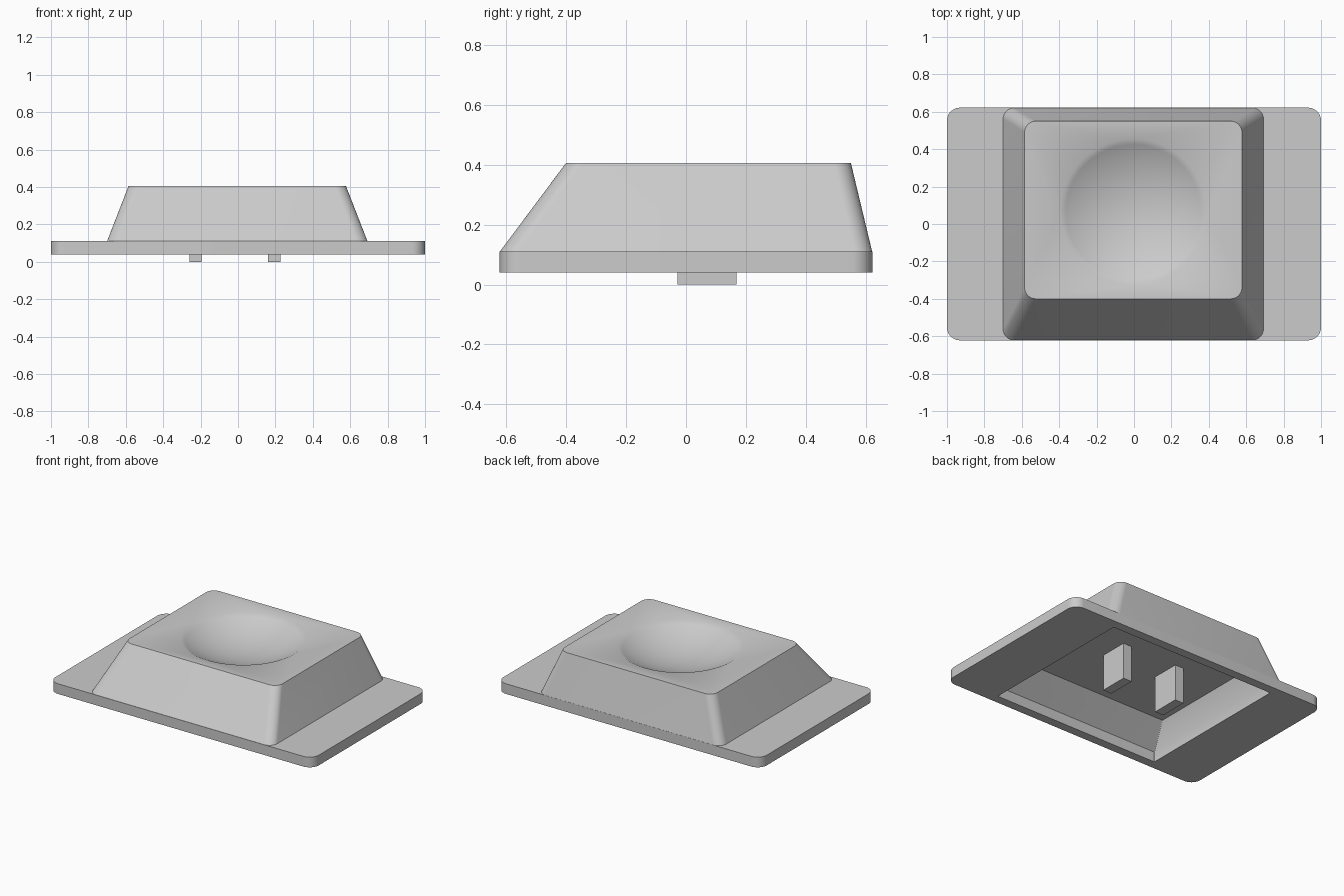
import bpy, bmesh, math

if "Cube" in bpy.data.objects:
    bpy.data.objects.remove(bpy.data.objects["Cube"])

N = 11  # segments per rounded corner

mat = bpy.data.materials.new("light grey plastic")
mat.diffuse_color = (0.6, 0.6, 0.6, 1)
mat.use_nodes = True
mat.node_tree.nodes["Principled BSDF"].inputs["Base Color"].default_value = mat.diffuse_color


def rounded(x0, x1, y0, y1, r, z):
    pts = []
    corners = [(x1 - r, y1 - r), (x0 + r, y1 - r), (x0 + r, y0 + r), (x1 - r, y0 + r)]
    for k, (cx, cy) in enumerate(corners):
        for i in range(N + 1):
            a = math.pi / 2 * (k + i / N)
            pts.append((cx + r * math.cos(a), cy + r * math.sin(a), z))
    return pts


def circle(cx, cy, r, z):
    n = 4 * (N + 1)
    return [(cx + r * math.cos(2 * math.pi * (i - 0.0) / n + 0.0),
             cy + r * math.sin(2 * math.pi * i / n), z) for i in range(n)]


def finish(bm, name, angle=35):
    bmesh.ops.recalc_face_normals(bm, faces=bm.faces)
    me = bpy.data.meshes.new(name)
    bm.to_mesh(me)
    bm.free()
    me.materials.append(mat)
    ob = bpy.data.objects.new(name, me)
    bpy.context.collection.objects.link(ob)
    bpy.ops.object.select_all(action='DESELECT')
    ob.select_set(True)
    bpy.context.view_layer.objects.active = ob
    bpy.ops.object.shade_smooth_by_angle(angle=math.radians(angle))
    return ob


# Cap shell: rings from the cavity ceiling, out under the rim, up and into the dish
rings = [
    rounded(-0.575, 0.575, -0.41, 0.52, 0.005, 0.25),
    rounded(-0.635, 0.635, -0.56, 0.56, 0.005, 0.11),
    rounded(-0.635, 0.635, -0.56, 0.56, 0.005, 0.04),
    rounded(-1, 1, -0.622, 0.622, 0.07, 0.04),
    rounded(-1, 1, -0.622, 0.622, 0.07, 0.11),
    rounded(-0.70, 0.692, -0.621, 0.621, 0.06, 0.11),
    rounded(-0.585, 0.577, -0.40, 0.55, 0.06, 0.406),
]

# Spherical finger dish
DISH_R, SPHERE_R, CX, CY = 0.39, 0.78, -0.004, 0.065
rim = math.asin(DISH_R / SPHERE_R)
centre_z = 0.406 + SPHERE_R * math.cos(rim)
for k in range(12):
    a = rim * (1 - k / 12)
    rings.append(circle(CX, CY, SPHERE_R * math.sin(a), centre_z - SPHERE_R * math.cos(a)))

bm = bmesh.new()
loops = [[bm.verts.new(p) for p in ring] for ring in rings]
n = len(loops[0])
for a, b in zip(loops, loops[1:]):
    for i in range(n):
        j = (i + 1) % n
        bm.faces.new((a[i], a[j], b[j], b[i]))
bm.faces.new(loops[0])
pole = bm.verts.new((CX, CY, centre_z - SPHERE_R))
for i in range(n):
    bm.faces.new((loops[-1][i], loops[-1][(i + 1) % n], pole))
finish(bm, "key_cap")

# Two mounting stems under the cap
for name, x in (("left_stem", -0.227), ("right_stem", 0.193)):
    bm = bmesh.new()
    bmesh.ops.create_cube(bm, size=1)
    for v in bm.verts:
        v.co = (x + v.co.x * 0.066, 0.07 + v.co.y * 0.196, 0.13 + v.co.z * 0.26)
    finish(bm, name)
